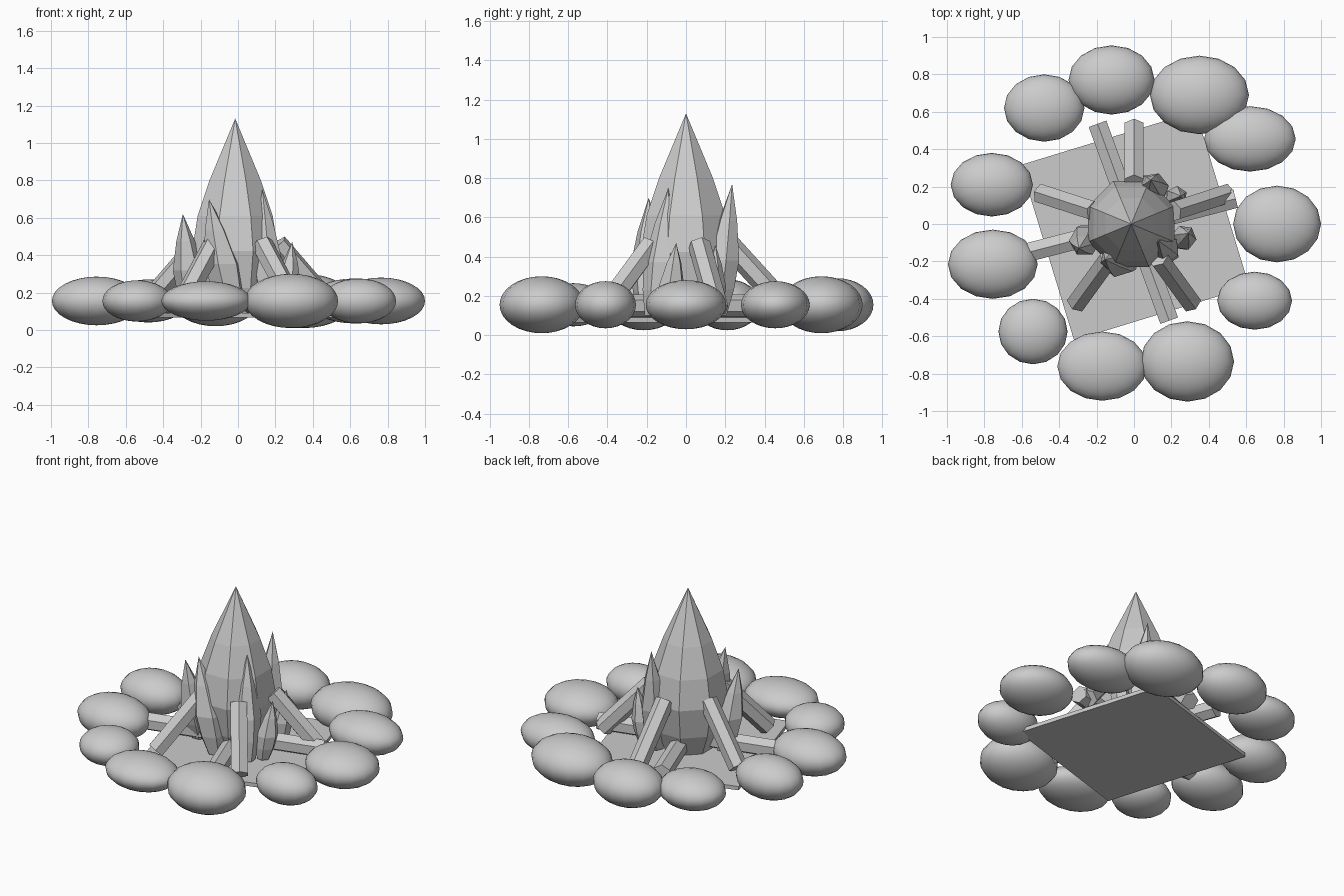
import bpy, math
from mathutils import Vector, Matrix

if "Cube" in bpy.data.objects:
    bpy.data.objects.remove(bpy.data.objects["Cube"])

grey = bpy.data.materials.new("stone_grey")
grey.diffuse_color = (0.6, 0.6, 0.6, 1)
grey.use_nodes = True
grey.node_tree.nodes["Principled BSDF"].inputs["Base Color"].default_value = grey.diffuse_color


def finish(name):
    ob = bpy.context.object
    ob.name = name
    ob.data.materials.append(grey)
    return ob


def flame(name, base, tip, profile, sides, turn=0.0):
    """Faceted spindle: profile holds (height fraction, radius), closed by a point at the tip."""
    base, tip = Vector(base), Vector(tip)
    verts, faces = [], []
    for t, r in profile:
        c = base.lerp(tip, t)
        for k in range(sides):
            a = turn + math.tau * k / sides
            verts.append(c + Vector((r * math.cos(a), r * math.sin(a), 0)))
    for i in range(len(profile) - 1):
        for k in range(sides):
            n = (k + 1) % sides
            faces.append((i * sides + k, i * sides + n, (i + 1) * sides + n, (i + 1) * sides + k))
    last = (len(profile) - 1) * sides
    verts.append(tip)
    faces += [(last + k, last + (k + 1) % sides, len(verts) - 1) for k in range(sides)]
    faces.append(tuple(reversed(range(sides))))
    me = bpy.data.meshes.new(name)
    me.from_pydata(verts, [], faces)
    ob = bpy.data.objects.new(name, me)
    bpy.context.collection.objects.link(ob)
    me.materials.append(grey)


def log(name, start, end, radius=0.058):
    """Six-sided rod between two points."""
    start, end = Vector(start), Vector(end)
    d = end - start
    bpy.ops.mesh.primitive_cylinder_add(vertices=6, radius=radius, depth=d.length,
                                        location=(start + end) / 2)
    ob = finish(name)
    ob.rotation_euler = d.to_track_quat('Z', 'Y').to_euler()


def polar(deg, r, z):
    a = math.radians(deg)
    return (r * math.cos(a), r * math.sin(a), z)


# Ground slab
bpy.ops.mesh.primitive_cube_add(size=1, location=(0.005, -0.01, 0.078))
slab = finish("ground_slab")
slab.scale = (0.98, 0.98, 0.025)
slab.rotation_euler.z = math.radians(17)

# Ring of stones: x, y, half width, half depth, half height
stones = [
    (-0.48, 0.62, 0.215, 0.18, 0.115), (-0.12, 0.77, 0.23, 0.185, 0.135),
    (0.35, 0.69, 0.265, 0.21, 0.145), (0.62, 0.455, 0.245, 0.175, 0.12),
    (0.765, 0.0, 0.235, 0.205, 0.125), (0.645, -0.41, 0.2, 0.155, 0.12),
    (0.285, -0.735, 0.25, 0.215, 0.145), (-0.17, -0.76, 0.24, 0.185, 0.105),
    (-0.54, -0.575, 0.185, 0.175, 0.11), (-0.755, -0.215, 0.24, 0.185, 0.13),
    (-0.76, 0.21, 0.22, 0.17, 0.13),
]
for i, (x, y, rx, ry, rz) in enumerate(stones):
    bpy.ops.mesh.primitive_uv_sphere_add(segments=16, ring_count=16, radius=1,
                                         location=(x, y, 0.155))
    ob = finish(f"stone_{i + 1}")
    ob.scale = (rx, ry, rz)
    bpy.ops.object.shade_smooth()

# Two crossed logs lying on the slab
log("flat_log_1", polar(110, 0.57, 0.15), polar(290, 0.55, 0.15))
log("flat_log_2", polar(195, 0.58, 0.15), polar(14, 0.56, 0.15))

# Five logs leaning on the fire
for i in range(5):
    deg = 18 + 72 * i
    log(f"leaning_log_{i + 1}", polar(deg, 0.22, 0.46), polar(deg, 0.52, 0.13))

# Large central flame
flame("main_flame", (-0.015, 0, 0.09), (-0.015, 0, 1.13),
      [(0, 0.16), (0.13, 0.215), (0.32, 0.25), (0.50, 0.217), (0.68, 0.15)],
      8, math.radians(22.5))

# Small flames around it
small = [
    ((-0.24, -0.06, 0.1), (-0.295, -0.13, 0.62), 1.0),
    ((-0.03, -0.18, 0.1), (-0.155, -0.19, 0.70), 1.2),
    ((0.18, -0.16, 0.1), (0.13, -0.09, 0.75), 1.0),
    ((0.25, -0.09, 0.1), (0.29, -0.05, 0.47), 0.8),
    ((0.11, 0.16, 0.1), (0.09, 0.235, 0.77), 1.0),
    ((0.21, 0.14, 0.1), (0.25, 0.15, 0.46), 0.7),
]
for i, (b, t, s) in enumerate(small):
    flame(f"small_flame_{i + 1}", b, t,
          [(0, 0.05 * s), (0.2, 0.075 * s), (0.42, 0.085 * s), (0.72, 0.05 * s)], 6, 0.3 * i)
